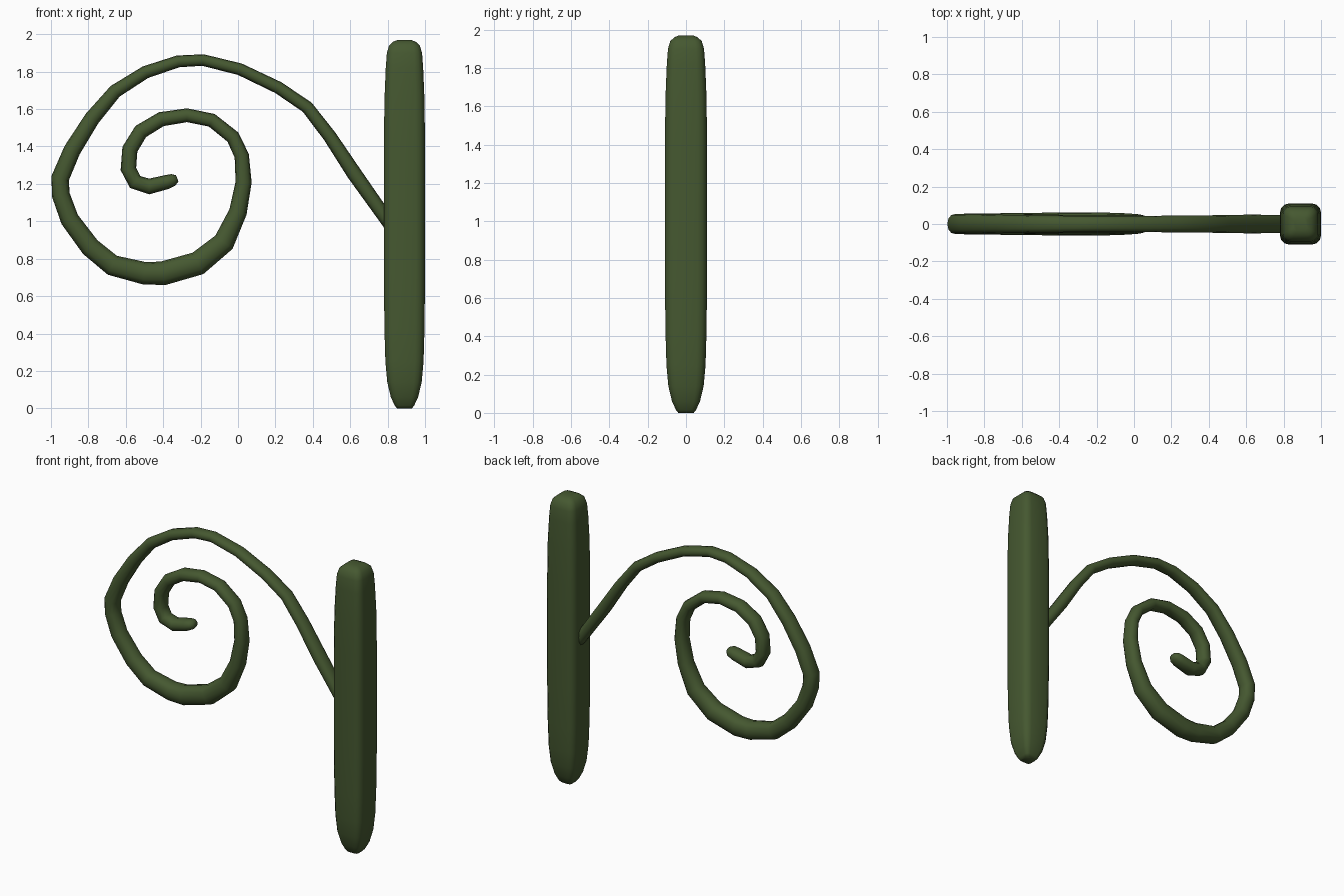
import bpy, bmesh, math
from mathutils import Vector

green = bpy.data.materials.new("moss green")
green.diffuse_color = (0.06, 0.098, 0.03, 1)


def loft(name, rings):
    """Skin a list of vertex rings, close both ends, shade smooth."""
    bm = bmesh.new()
    loops = [[bm.verts.new(p) for p in ring] for ring in rings]
    n = len(loops[0])
    for a, b in zip(loops, loops[1:]):
        for i in range(n):
            j = (i + 1) % n
            bm.faces.new((a[i], a[j], b[j], b[i]))
    bm.faces.new(loops[0])
    bm.faces.new(loops[-1])
    bmesh.ops.recalc_face_normals(bm, faces=bm.faces)
    me = bpy.data.meshes.new(name)
    bm.to_mesh(me)
    bm.free()
    me.materials.append(green)
    for p in me.polygons:
        p.use_smooth = True
    ob = bpy.data.objects.new(name, me)
    bpy.context.collection.objects.link(ob)
    return ob


# post: rounded square section, tapered at both ends (height, half width)
def rounded_square(h, z):
    r = h * 0.45
    ring = []
    for q in range(4):
        for k in range(4):
            a = math.pi / 2 * (q + k / 3)
            cx = (h - r) * (1 if q in (0, 3) else -1)
            cy = (h - r) * (1 if q in (0, 1) else -1)
            ring.append((0.89 + cx + r * math.cos(a), cy + r * math.sin(a), z))
    return ring


profile = [(0, 0.04), (0.015, 0.052), (0.06, 0.073), (0.14, 0.092), (0.25, 0.102),
           (0.42, 0.107), (0.7, 0.11), (1.4, 0.11), (1.65, 0.107), (1.82, 0.1),
           (1.9, 0.094), (1.94, 0.082), (1.96, 0.06), (1.97, 0.035)]
loft("post", [rounded_square(h, z) for z, h in profile])

# curl: centre line (x, z) and in-plane radius, from the post to the inner tip
path = [(0.83, 0.955, 0.034), (0.786, 1.022, 0.037), (0.62, 1.257, 0.04), (0.49, 1.455, 0.036),
        (0.37, 1.61, 0.034), (0.215, 1.715, 0.033), (0.01, 1.813, 0.032), (-0.187, 1.862, 0.031),
        (-0.32, 1.855, 0.032), (-0.495, 1.797, 0.034), (-0.657, 1.695, 0.037),
        (-0.78, 1.55, 0.042), (-0.887, 1.38, 0.046), (-0.951, 1.23, 0.048),
        (-0.947, 1.14, 0.048), (-0.9, 1.01, 0.05), (-0.79, 0.862, 0.053),
        (-0.672, 0.765, 0.056), (-0.5, 0.722, 0.06), (-0.4, 0.722, 0.064),
        (-0.214, 0.775, 0.064), (-0.075, 0.888, 0.058), (0.0, 1.05, 0.048), (0.03, 1.21, 0.043),
        (0.02, 1.35, 0.039), (-0.027, 1.45, 0.038), (-0.14, 1.54, 0.037), (-0.273, 1.567, 0.037),
        (-0.41, 1.546, 0.039), (-0.52, 1.48, 0.041), (-0.578, 1.385, 0.042), (-0.586, 1.28, 0.042),
        (-0.55, 1.21, 0.042), (-0.475, 1.186, 0.042), (-0.38, 1.21, 0.038),
        (-0.345, 1.222, 0.032), (-0.325, 1.23, 0.018)]
pts = [Vector((x, 0, z)) for x, z, r in path]
rings = []
for i, (x, z, r) in enumerate(path):
    t = (pts[min(i + 1, len(pts) - 1)] - pts[max(i - 1, 0)]).normalized()
    side = Vector((t.z, 0, -t.x))
    depth = min(0.03 + 0.5 * r, 1.35 * r)
    ring = []
    for k in range(12):
        c, s = math.cos(k * math.tau / 12), math.sin(k * math.tau / 12)
        # slightly squared oval section
        c, s = (math.copysign(abs(v) ** 0.85, v) for v in (c, s))
        ring.append(pts[i] + side * (r * c) + Vector((0, depth * s, 0)))
    rings.append(ring)
loft("curled_tendril", rings)
